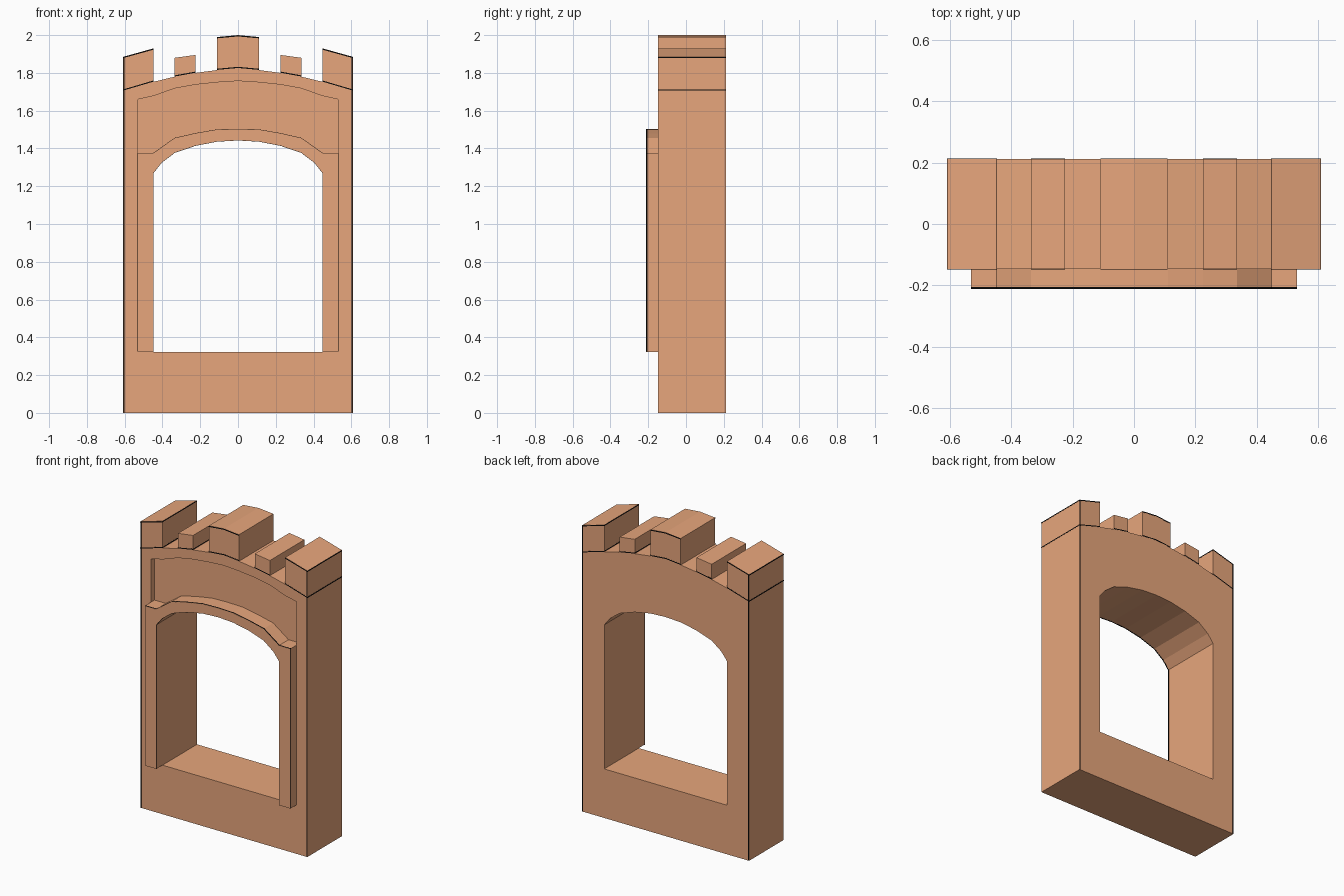
import bpy
import bmesh

cube = bpy.data.objects.get("Cube")
if cube:
    bpy.data.objects.remove(cube, do_unlink=True)


def material(name, color):
    mat = bpy.data.materials.new(name)
    mat.use_nodes = True
    mat.diffuse_color = color
    mat.node_tree.nodes["Principled BSDF"].inputs["Base Color"].default_value = color
    return mat


clay = material("warm_clay", (0.80, 0.38, 0.20, 1.0))
black = material("black_edging", (0.003, 0.003, 0.003, 1.0))

FRONT, BACK = -0.147, 0.212
TRIM_FRONT = -0.212
RECESS = -0.112
SILL = 0.323
LIP = 0.001       # how far edging stands proud
EDGE = 0.006      # edging width


def mirrored(half):
    """Full left-to-right line from points listed from the centre outwards."""
    left = [(-x, z) for x, z in reversed(half) if x > 0]
    return left + half


def prism(name, outline, y0, y1, mat=clay):
    """Extrude an x-z outline between two depths."""
    bm = bmesh.new()
    face = bm.faces.new([bm.verts.new((x, y0, z)) for x, z in outline])
    new = bmesh.ops.extrude_face_region(bm, geom=[face])["geom"]
    moved = [v for v in new if isinstance(v, bmesh.types.BMVert)]
    bmesh.ops.translate(bm, vec=(0, y1 - y0, 0), verts=moved)
    bmesh.ops.recalc_face_normals(bm, faces=bm.faces)
    mesh = bpy.data.meshes.new(name)
    bm.to_mesh(mesh)
    bm.free()
    mesh.materials.append(mat)
    obj = bpy.data.objects.new(name, mesh)
    bpy.context.collection.objects.link(obj)
    return obj


def carve(obj, cutter):
    """Subtract the cutter and discard it."""
    cutter.hide_render = True
    mod = obj.modifiers.new("carve", "BOOLEAN")
    mod.operation = "DIFFERENCE"
    mod.solver = "EXACT"
    mod.object = cutter
    bpy.context.view_layer.objects.active = obj
    bpy.ops.object.modifier_apply(modifier=mod.name)
    bpy.data.objects.remove(cutter, do_unlink=True)


def raised(line, dz):
    return [(x, z + dz) for x, z in line]


def edging(name, line, low):
    """Black band along a line, showing on the faces it pokes through."""
    outline = raised(line, low) + raised(line, low + EDGE)[::-1]
    prism(name, outline, FRONT - LIP, BACK + LIP, black)


def battlement(name, top, bottom, capped):
    """Merlon between two lines, with edging at its foot and optionally its top."""
    prism(name, top + bottom[::-1], FRONT, BACK)
    # The outermost ends of the edging wrap round the side of the wall
    wrap = [[(x * 1.002 if abs(x) > 0.6 else x * 0.999, z) for x, z in line]
            for line in (top, bottom)]
    edging(name + "_foot_edging", wrap[1], LIP)
    if capped:
        edging(name + "_top_edging", wrap[0], -EDGE - LIP)


# Curved lines, centre outwards
wall_top = [(0, 1.825), (0.11, 1.815), (0.225, 1.80), (0.335, 1.78),
            (0.447, 1.753), (0.608, 1.705)]
recess_top = [(0, 1.757), (0.11, 1.75), (0.225, 1.738), (0.335, 1.718),
              (0.447, 1.678), (0.53, 1.66)]
trim_top = [(0, 1.503), (0.11, 1.50), (0.225, 1.48), (0.335, 1.455),
            (0.447, 1.375), (0.53, 1.375)]
arch = [(0, 1.443), (0.11, 1.437), (0.225, 1.415), (0.335, 1.378),
        (0.405, 1.325), (0.447, 1.272)]

# Wall with arched opening and sunken panel above it
wall = prism("wall", [(-0.608, 0)] + mirrored(wall_top) + [(0.608, 0)], FRONT, BACK)
opening = [(-0.447, SILL)] + mirrored(arch) + [(0.447, SILL)]
carve(wall, prism("opening_cutter", opening, FRONT - 0.2, BACK + 0.2))
panel = mirrored(recess_top) + mirrored(trim_top)[::-1]
carve(wall, prism("panel_cutter", panel, FRONT - 0.1, RECESS))

# Raised trim around the opening, with edging round its front rim
outer = [(-0.53, SILL)] + mirrored(trim_top) + [(0.53, SILL)]
prism("arch_trim", outer + opening[::-1], TRIM_FRONT, FRONT)
rim = [(x * 1.002, z + LIP) for x, z in outer]
rim += [(x * 0.998, z - LIP) for x, z in opening[::-1]]
prism("trim_edging", rim, TRIM_FRONT + LIP, TRIM_FRONT + LIP + EDGE, black)

# Battlements following the curved top
battlement("centre_battlement", mirrored([(0, 2.0), (0.11, 1.99)]),
           mirrored(wall_top[:2]), True)
for side, sign in (("left", 1), ("right", -1)):
    flip = lambda line: [(sign * x, z) for x, z in line]
    battlement(side + "_small_battlement", flip([(0.225, 1.895), (0.335, 1.88)]),
               flip(wall_top[2:4]), False)
    battlement(side + "_corner_battlement", flip([(0.447, 1.93), (0.608, 1.885)]),
               flip(wall_top[4:]), True)
    # Upright edging at the wall corners
    upright = flip([(0.602, 0.001), (0.607, 0.001), (0.607, 1.884), (0.602, 1.884)])
    prism(side + "_corner_edging", upright, FRONT - LIP, BACK + LIP, black)
